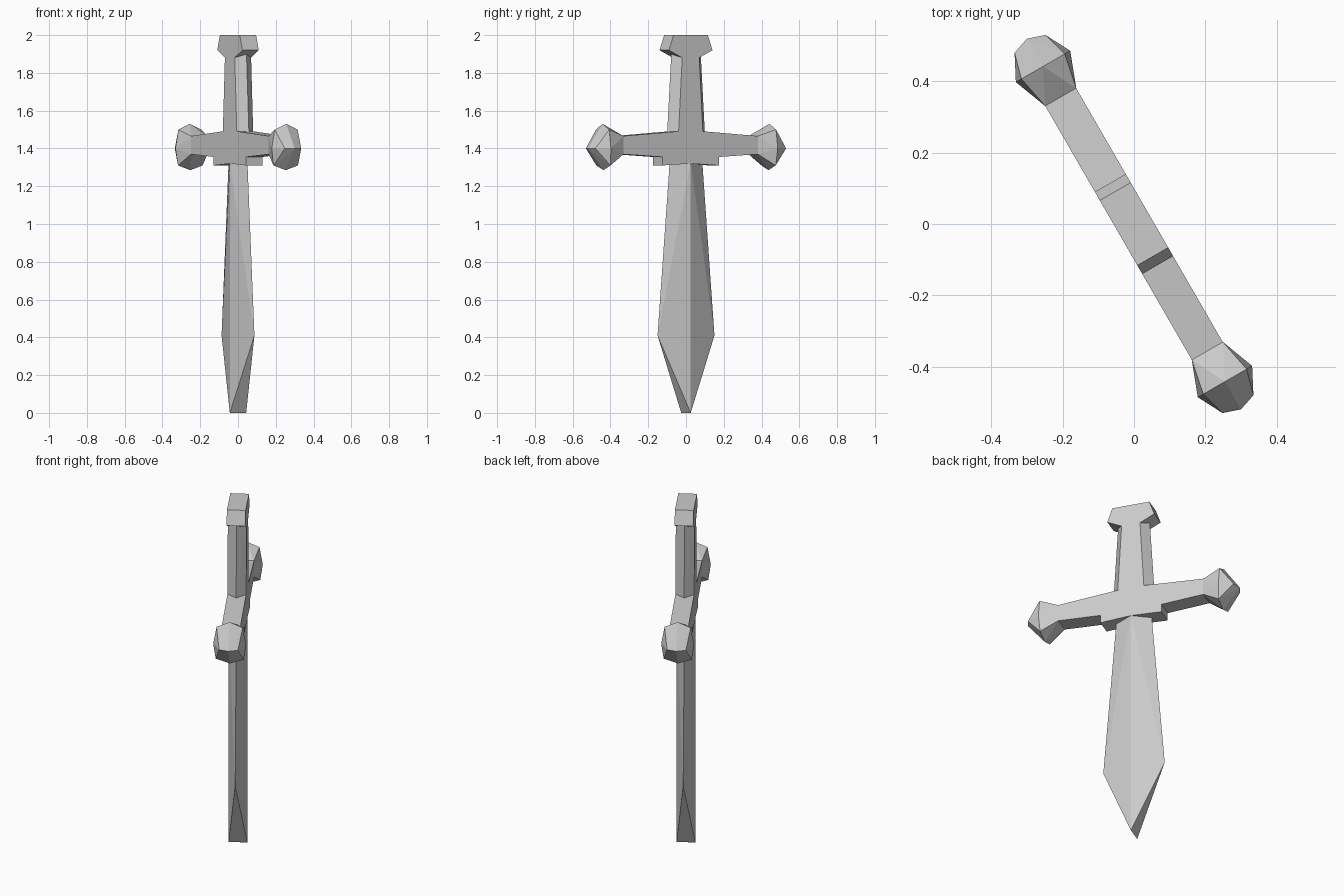
import bpy, bmesh, math
from mathutils import Matrix

cube = bpy.data.objects.get("Cube")
if cube:
    bpy.data.objects.remove(cube)

grey = bpy.data.materials.new("stone_grey")
grey.use_nodes = True
COLOUR = (0.6, 0.6, 0.6, 1)
grey.diffuse_color = COLOUR
grey.node_tree.nodes["Principled BSDF"].inputs["Base Color"].default_value = COLOUR

# The dagger is modelled with its guard along x, then turned about z
TURN = Matrix.Rotation(math.radians(-60), 4, 'Z')
T = 0.05  # half thickness


def finish(name, bm):
    bmesh.ops.recalc_face_normals(bm, faces=bm.faces)
    bm.transform(TURN)
    mesh = bpy.data.meshes.new(name)
    bm.to_mesh(mesh)
    bm.free()
    mesh.materials.append(grey)
    bpy.context.collection.objects.link(bpy.data.objects.new(name, mesh))


def hull(name, points):
    """Faceted convex solid around the points."""
    bm = bmesh.new()
    for p in points:
        bm.verts.new(p)
    bmesh.ops.remove_doubles(bm, verts=bm.verts, dist=1e-5)
    bmesh.ops.convex_hull(bm, input=bm.verts)
    bmesh.ops.dissolve_limit(bm, angle_limit=0.01, verts=bm.verts, edges=bm.edges)
    finish(name, bm)


def plate(name, half):
    """Mirrored (x, z) outline extruded through the thickness."""
    outline = half + [(-x, z) for x, z in reversed(half) if x > 0]
    bm = bmesh.new()
    face = bm.faces.new([bm.verts.new((x, -T, z)) for x, z in outline])
    out = bmesh.ops.extrude_face_region(bm, geom=[face])
    verts = [g for g in out["geom"] if isinstance(g, bmesh.types.BMVert)]
    bmesh.ops.translate(bm, verts=verts, vec=(0, 2 * T, 0))
    finish(name, bm)


# Blade: diamond sections closing to a chisel tip
blade = []
for width, z in [(0, 0), (0.174, 0.41), (0.1, 1.325)]:
    blade += [(width, 0, z), (-width, 0, z), (0, T, z), (0, -T, z)]
hull("blade", blade)

# Handle: six-sided taper with ridged sides
handle = []
for flat, ridge, z in [(0.075, 0.116, 1.47), (0.051, 0.09, 1.9)]:
    for s in (-1, 1):
        handle += [(s * ridge, 0, z), (s * flat, T, z), (s * flat, -T, z)]
hull("handle", handle)

plate("pommel", [(0.051, 1.88), (0.133, 1.92), (0.105, 2.0)])
plate("crossguard", [(0, 1.32), (0.173, 1.31), (0.173, 1.355), (0.42, 1.37),
                     (0.42, 1.465), (0.085, 1.49)])

# Faceted knobs on the guard ends
for side, name in ((1, "left_guard_knob"), (-1, "right_guard_knob")):
    knob = [(side * 0.6, 0, 1.4), (side * 0.51, 0, 1.53), (side * 0.505, 0, 1.285)]
    for s in (-1, 1):
        knob += [(side * x, s * y, z) for x, y, z in [
            (0.41, T, 1.465), (0.41, T, 1.37), (0.51, 0.07, 1.5),
            (0.51, 0.088, 1.4), (0.505, 0.075, 1.31), (0.583, T, 1.4)]]
    hull(name, knob)
